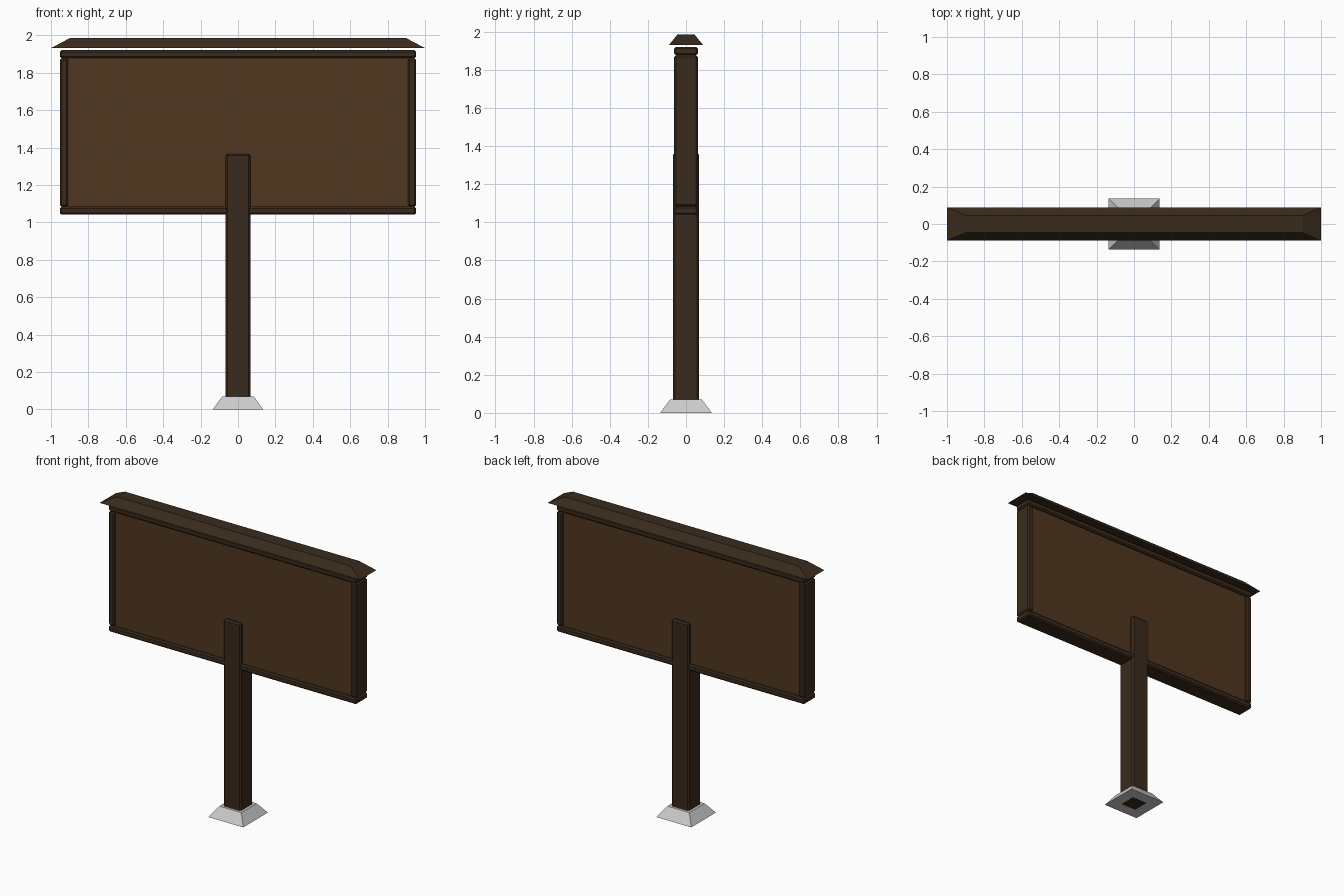
import bpy, bmesh

if "Cube" in bpy.data.objects:
    bpy.data.objects.remove(bpy.data.objects["Cube"])


def material(name, rgb):
    m = bpy.data.materials.new(name)
    m.diffuse_color = (*rgb, 1)
    m.use_nodes = True
    m.node_tree.nodes["Principled BSDF"].inputs["Base Color"].default_value = m.diffuse_color
    return m


frame_wood = material("frame_wood", (0.042, 0.024, 0.012))
panel_wood = material("panel_wood", (0.08, 0.038, 0.014))


def block(name, lo, hi, mat=None, bevel=0, top=None):
    """Box from lo to hi; optional top half-sizes (tx, ty) make a frustum."""
    bm = bmesh.new()
    bmesh.ops.create_cube(bm, size=1)
    for v in bm.verts:
        upper = v.co.z > 0
        v.co = [hi[i] if v.co[i] > 0 else lo[i] for i in range(3)]
        if upper and top:
            v.co.x = top[0] if v.co.x > 0 else -top[0]
            v.co.y = top[1] if v.co.y > 0 else -top[1]
    if bevel:
        bmesh.ops.bevel(bm, geom=bm.edges[:], offset=bevel, segments=1,
                        affect='EDGES', profile=0.5)
    me = bpy.data.meshes.new(name)
    bm.to_mesh(me)
    bm.free()
    if mat:
        me.materials.append(mat)
    ob = bpy.data.objects.new(name, me)
    bpy.context.collection.objects.link(ob)
    return ob


# Stone footing and post
block("footing", (-0.135, -0.135, 0.0005), (0.135, 0.135, 0.07), top=(0.084, 0.084))
block("post", (-0.067, -0.067, 0), (0.067, 0.067, 1.367), frame_wood, 0.01)

# Sign panel
block("panel", (-0.925, -0.045, 1.06), (0.925, 0.045, 1.9), panel_wood)

# Frame rails and stiles
for name, z0, z1 in (("bottom_rail", 1.041, 1.084), ("top_rail", 1.878, 1.921)):
    block(name, (-0.952, -0.062, z0), (0.952, 0.062, z1), frame_wood, 0.009)
for name, x0, x1 in (("left_stile", -0.952, -0.909), ("right_stile", 0.909, 0.952)):
    block(name, (x0, -0.062, 1.084), (x1, 0.062, 1.878), frame_wood, 0.009)

# Hipped roof cap, floating just above the top rail
block("roof_cap", (-1, -0.089, 1.932), (1, 0.089, 1.985), frame_wood, top=(0.9, 0.046))
